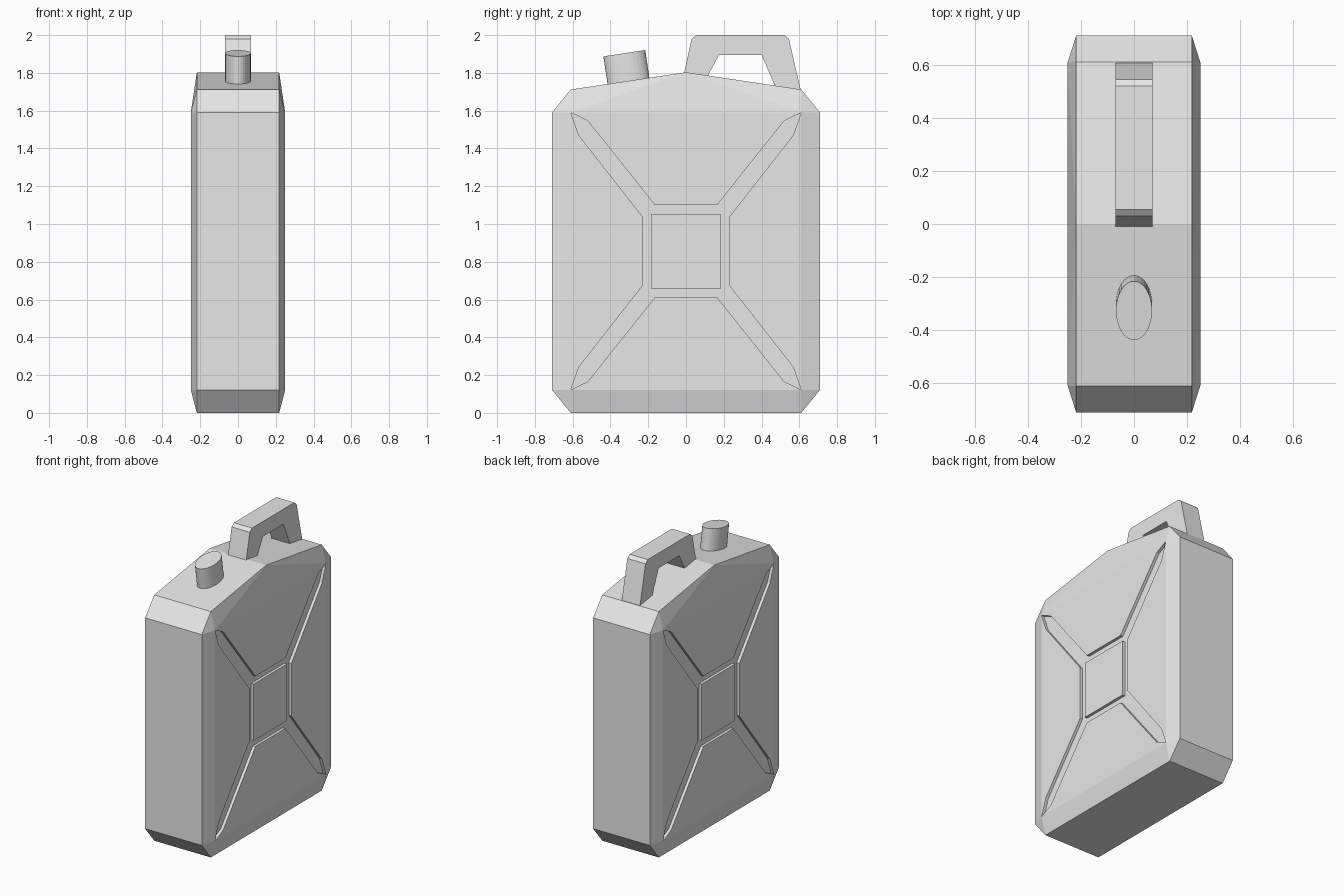
import bpy, bmesh, math
from mathutils import Matrix

cube = bpy.data.objects.get("Cube")
if cube:
    bpy.data.objects.remove(cube, do_unlink=True)

GREY = (0.8, 0.8, 0.8, 1)
grey = bpy.data.materials.new("light_grey")
grey.use_nodes = True
grey.diffuse_color = GREY
grey.node_tree.nodes["Principled BSDF"].inputs["Base Color"].default_value = GREY


def finish(bm, name):
    """Weld, orient and link a mesh as a grey flat-shaded part."""
    bmesh.ops.remove_doubles(bm, verts=bm.verts, dist=0.0005)
    bmesh.ops.recalc_face_normals(bm, faces=bm.faces)
    mesh = bpy.data.meshes.new(name)
    bm.to_mesh(mesh)
    bm.free()
    mesh.materials.append(grey)
    obj = bpy.data.objects.new(name, mesh)
    bpy.context.collection.objects.link(obj)
    return obj


def face(bm, x, pts):
    return bm.faces.new([bm.verts.new((x, y, z)) for y, z in pts])


def prism(name, half_width, pts):
    """Extrude a side profile symmetrically across x."""
    bm = bmesh.new()
    f = face(bm, -half_width, pts)
    out = bmesh.ops.extrude_face_region(bm, geom=[f])
    verts = [v for v in out["geom"] if isinstance(v, bmesh.types.BMVert)]
    bmesh.ops.translate(bm, verts=verts, vec=(2 * half_width, 0, 0))
    return finish(bm, name)


# Body dimensions
RIM, SIDE, FLOOR = 0.218, 0.25, 0.23      # half widths: rim, side panel, groove floor
Y_IN, Y_OUT = 0.61, 0.71
Z_LOW, Z_HIGH = 0.122, 1.59
MID = (Z_LOW + Z_HIGH) / 2
HALF = MID - Z_LOW

rim = [(-Y_OUT, Z_LOW), (-Y_IN, 0), (Y_IN, 0), (Y_OUT, Z_LOW), (Y_OUT, Z_HIGH),
       (Y_IN, 1.712), (0, 1.803), (-Y_IN, 1.712), (-Y_OUT, Z_HIGH)]

# One quarter of the groove outline, relative to the panel centre
corner = (Y_IN, HALF)
tip_top, elbow_top = (0.52, 0.69), (0.165, 0.245)
tip_side, elbow_side = (0.567, 0.613), (0.23, 0.183)
SQUARE = (0.184, 0.197)


def at(p, sy, sz):
    return (p[0] * sy, MID + p[1] * sz)


bm = bmesh.new()


def strip(a, b, xa, xb):
    """Quad joining segment a-b at depth xa to the same segment at xb."""
    bm.faces.new([bm.verts.new(c) for c in
                  ((xa, *a), (xa, *b), (xb, *b), (xb, *a))])


def sloped(*pts):
    bm.faces.new([bm.verts.new(c) for c in pts])


# Rim walls running across the full width
for i, a in enumerate(rim):
    strip(a, rim[(i + 1) % len(rim)], -RIM, RIM)

for s in (-1, 1):
    r = [(s * RIM, *p) for p in rim]
    lf, lb, hb, hf = [(s * SIDE, *at(corner, sy, sz))
                      for sy, sz in ((-1, -1), (1, -1), (1, 1), (-1, 1))]
    # Bevel band between rim and side panel
    sloped(r[0], r[1], lf)
    sloped(r[1], r[2], lb, lf)
    sloped(r[2], r[3], lb)
    sloped(r[3], r[4], hb, lb)
    sloped(r[4], r[5], hb)
    sloped(r[5], r[6], hb)
    sloped(r[6], hf, hb)
    sloped(r[6], r[7], hf)
    sloped(r[7], r[8], hf)
    sloped(r[8], r[0], lf, hf)

    # Four flush panels around the groove
    top = (corner, tip_top, elbow_top)
    side = (corner, tip_side, elbow_side)
    for k in (-1, 1):
        face(bm, s * SIDE, [at(p, -1, k) for p in top] + [at(p, 1, k) for p in reversed(top)])
        face(bm, s * SIDE, [at(p, k, -1) for p in side] + [at(p, k, 1) for p in reversed(side)])
        strip(at(elbow_top, -1, k), at(elbow_top, 1, k), s * SIDE, s * FLOOR)
        strip(at(elbow_side, k, -1), at(elbow_side, k, 1), s * SIDE, s * FLOOR)

    # Recessed arms with upright walls
    for sy in (-1, 1):
        for sz in (-1, 1):
            arm = [at(p, sy, sz) for p in
                   (elbow_top, tip_top, corner, tip_side, elbow_side)]
            face(bm, s * FLOOR, arm)
            for a, b in zip(arm, arm[1:]):
                strip(a, b, s * SIDE, s * FLOOR)

    # Recessed frame and the flush square in its middle
    sq = [at(SQUARE, sy, sz) for sy, sz in ((-1, -1), (1, -1), (1, 1), (-1, 1))]
    face(bm, s * SIDE, sq)
    for i in range(4):
        strip(sq[i], sq[(i + 1) % 4], s * SIDE, s * FLOOR)
    for k in (-1, 1):
        face(bm, s * FLOOR, [at(elbow_top, -1, k), at(elbow_top, 1, k),
                             at(SQUARE, 1, k), at(SQUARE, -1, k)])
        face(bm, s * FLOOR, [at(elbow_side, k, -1), at(elbow_side, k, 1),
                             at(SQUARE, k, 1), at(SQUARE, k, -1)])
        for m in (-1, 1):
            face(bm, s * FLOOR, [at(p, k, m) for p in (elbow_top, elbow_side, SQUARE)])
finish(bm, "can_body")

# Carrying handle
prism("handle", 0.07, [(-0.01, 1.80), (0.03, 1.98), (0.055, 2.0), (0.52, 2.0),
                       (0.545, 1.98), (0.607, 1.71), (0.48, 1.71), (0.40, 1.895),
                       (0.175, 1.895), (0.11, 1.775)])

# Oval spout, square to the sloping top
bm = bmesh.new()
bmesh.ops.create_cone(bm, cap_ends=True, segments=32, radius1=1, radius2=1, depth=1)
place = (Matrix.Translation((0, -0.314, 1.82)) @ Matrix.Rotation(math.radians(8.6), 4, 'X')
         @ Matrix.Diagonal((0.068, 0.112, 0.17, 1)))
bmesh.ops.transform(bm, matrix=place, verts=bm.verts)
finish(bm, "spout")
